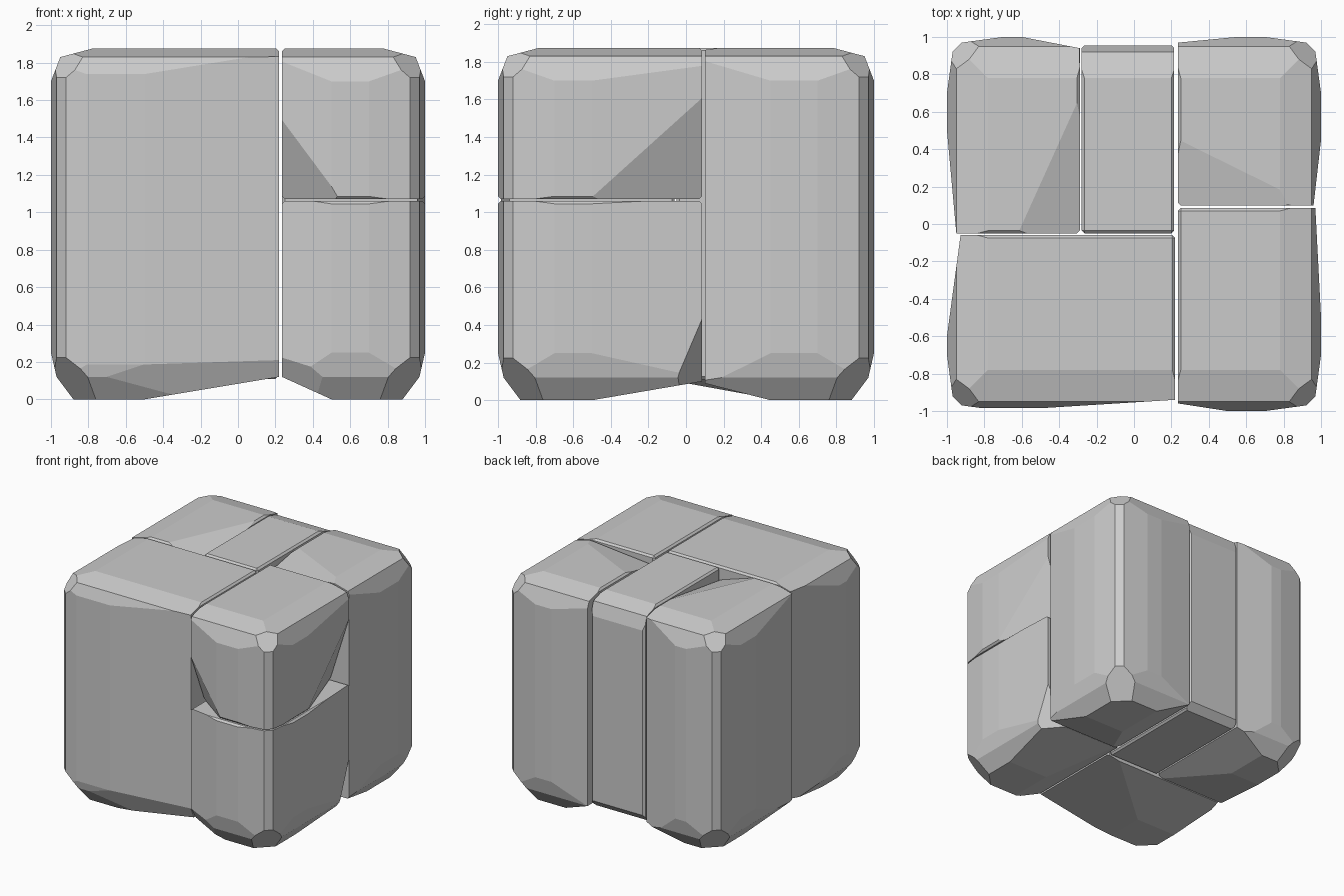
import bpy
import bmesh
from mathutils import Vector

cube = bpy.data.objects.get("Cube")
if cube:
    bpy.data.objects.remove(cube, do_unlink=True)

# Single stone colour
stone = bpy.data.materials.new("pale grey stone")
stone.use_nodes = True
stone.diffuse_color = (0.6, 0.6, 0.6, 1)
bsdf = next(n for n in stone.node_tree.nodes if n.type == 'BSDF_PRINCIPLED')
bsdf.inputs["Base Color"].default_value = stone.diffuse_color
bsdf.inputs["Roughness"].default_value = 0.8

TOP = 1.875


def hull(coords):
    """Closed convex mesh around the points."""
    bm = bmesh.new()
    for co in coords:
        bm.verts.new(co)
    bmesh.ops.remove_doubles(bm, verts=bm.verts[:], dist=0.0005)
    bmesh.ops.convex_hull(bm, input=bm.verts[:])
    loose = [v for v in bm.verts if not v.link_faces]
    bmesh.ops.delete(bm, geom=loose, context='VERTS')
    return bm


def chip(bm, p, q, r):
    """Slice off the side of plane p, q, r away from the block's middle."""
    p, q, r = Vector(p), Vector(q), Vector(r)
    normal = (q - p).cross(r - p).normalized()
    middle = sum((v.co for v in bm.verts), Vector()) / len(bm.verts)
    if normal.dot(middle - p) > 0:
        normal = -normal
    bmesh.ops.bisect_plane(bm, geom=bm.verts[:] + bm.edges[:] + bm.faces[:],
                           plane_co=p, plane_no=normal, clear_outer=True)
    coords = [v.co.copy() for v in bm.verts]
    bm.free()
    return hull(coords)


def round_outside(bm, sx, sy):
    """Worn outer edges shared by the whole cluster, on one corner."""
    rim = [(0.78, TOP), (0.95, 1.83), (1, 1.7)]
    foot = [(1, 0.25), (0.97, 0.12), (0.88, 0)]
    for line in (rim, foot):
        for (u, z), (w, t) in zip(line, line[1:]):
            bm = chip(bm, (sx * u, 0, z), (sx * w, 0, t), (sx * u, sy, z))
            bm = chip(bm, (0, sy * u, z), (0, sy * w, t), (sx, sy * u, z))
    side = [(1, 0.7), (0.97, 0.92), (0.92, 0.97), (0.7, 1)]
    for (x, y), (u, v) in zip(side, side[1:]):
        bm = chip(bm, (sx * x, sy * y, 0), (sx * u, sy * v, 0), (sx * x, sy * y, 1))
    # Corner points
    bm = chip(bm, (sx * .98, sy * .9, 1.73), (sx * .9, sy * .98, 1.73), (sx * .9, sy * .9, 1.81))
    bm = chip(bm, (sx * .98, sy * .85, .17), (sx * .85, sy * .98, .17), (sx * .82, sy * .82, 0))
    return bm


def block(name, low, high, corner=None, chips=()):
    """One stone: softened box, worn outer corner, then its own chips."""
    bm = bmesh.new()
    bmesh.ops.create_cube(bm, size=1)
    for v in bm.verts:
        v.co = [lo if c < 0 else hi for c, lo, hi in zip(v.co, low, high)]
    bmesh.ops.bevel(bm, geom=bm.edges[:], offset=0.015, segments=1,
                    profile=0.5, affect='EDGES')
    if corner:
        bm = round_outside(bm, *corner)
    for points in chips:
        bm = chip(bm, *points)
    bmesh.ops.dissolve_limit(bm, angle_limit=0.01, verts=bm.verts[:], edges=bm.edges[:])
    bmesh.ops.recalc_face_normals(bm, faces=bm.faces[:])
    mesh = bpy.data.meshes.new(name)
    bm.to_mesh(mesh)
    bm.free()
    mesh.materials.append(stone)
    bpy.context.collection.objects.link(bpy.data.objects.new(name, mesh))


def wall(a, b):
    """Upright plane through two plan points."""
    return (*a, 0), (*b, 0), (*a, 1)


def slope_x(x, inner, rise=0.12):
    """Underside rising from x towards the inner seam."""
    return (x, 0, 0), (x, 1, 0), (inner, 0, rise)


def slope_y(y, inner, rise=0.1):
    return (0, y, 0), (1, y, 0), (0, inner, rise)


block("front_tall_block", (-1, -0.985, 0), (0.22, -0.06, TOP), (-1, -1), [
    wall((-1, -0.6), (-0.93, -0.08)),
    wall((-0.5, -0.985), (0.22, -0.94)),
    slope_x(-0.5, 0.22), slope_y(-0.55, -0.06),
    ((-0.9, -0.99, 0.13), (0.2, -0.96, 0.25), (0.2, -0.9, 0.12))])

block("front_upper_block", (0.235, -1, 1.07), (1, 0.085, TOP), (1, -1), [
    wall((1, -0.5), (0.97, 0.08)),
    wall((0.5, -1), (0.24, -0.96)),
    # Broken lower corners
    ((0.235, -0.97, 1.52), (0.54, -1, 1.07), (0.235, -0.78, 1.07)),
    ((0.98, 0.085, 1.64), (1, -0.5, 1.08), (0.8, 0.085, 1.07))])

block("front_lower_block", (0.235, -1, 0), (1, 0.085, 1.06), (1, -1), [
    wall((1, -0.5), (0.97, 0.08)),
    wall((0.5, -1), (0.24, -0.96)),
    slope_x(0.5, 0.235), slope_y(-0.5, 0.085),
    ((0.98, 0.085, 0.45), (0.98, -0.05, 0.12), (0.8, 0.085, 0.12)),
    ((0.235, -0.97, 0.24), (0.5, -1, 0.14), (0.4, -0.9, 0.04))])

block("back_right_block", (0.235, 0.1, 0), (1, 1, TOP), (1, 1), [
    wall((1, 0.45), (0.96, 0.1)),
    wall((0.55, 1), (0.24, 0.97)),
    slope_x(0.5, 0.235), slope_y(0.45, 0.1, 0.09),
    ((0.24, 0.45, TOP), (0.95, 0.1, TOP), (0.24, 0.1, 1.81))])

block("back_middle_block", (-0.28, -0.05, 0.11), (0.215, 0.955, TOP), None, [
    ((0, 0.78, TOP), (0, 0.92, 1.83), (1, 0.78, TOP)),
    ((0, 0.92, 1.83), (0, 0.955, 1.72), (1, 0.92, 1.83)),
    ((0, 0.955, 0.17), (0, 0.9, 0.11), (1, 0.955, 0.17))])

block("back_left_block", (-1, -0.05, 0), (-0.29, 1, TOP), (-1, 1), [
    wall((-1, 0.5), (-0.95, -0.05)),
    wall((-0.6, 1), (-0.29, 0.94)),
    slope_x(-0.6, -0.29), slope_y(0.5, -0.05),
    ((-0.29, 0.68, TOP), (-0.62, -0.05, TOP), (-0.29, -0.05, 1.77))])
